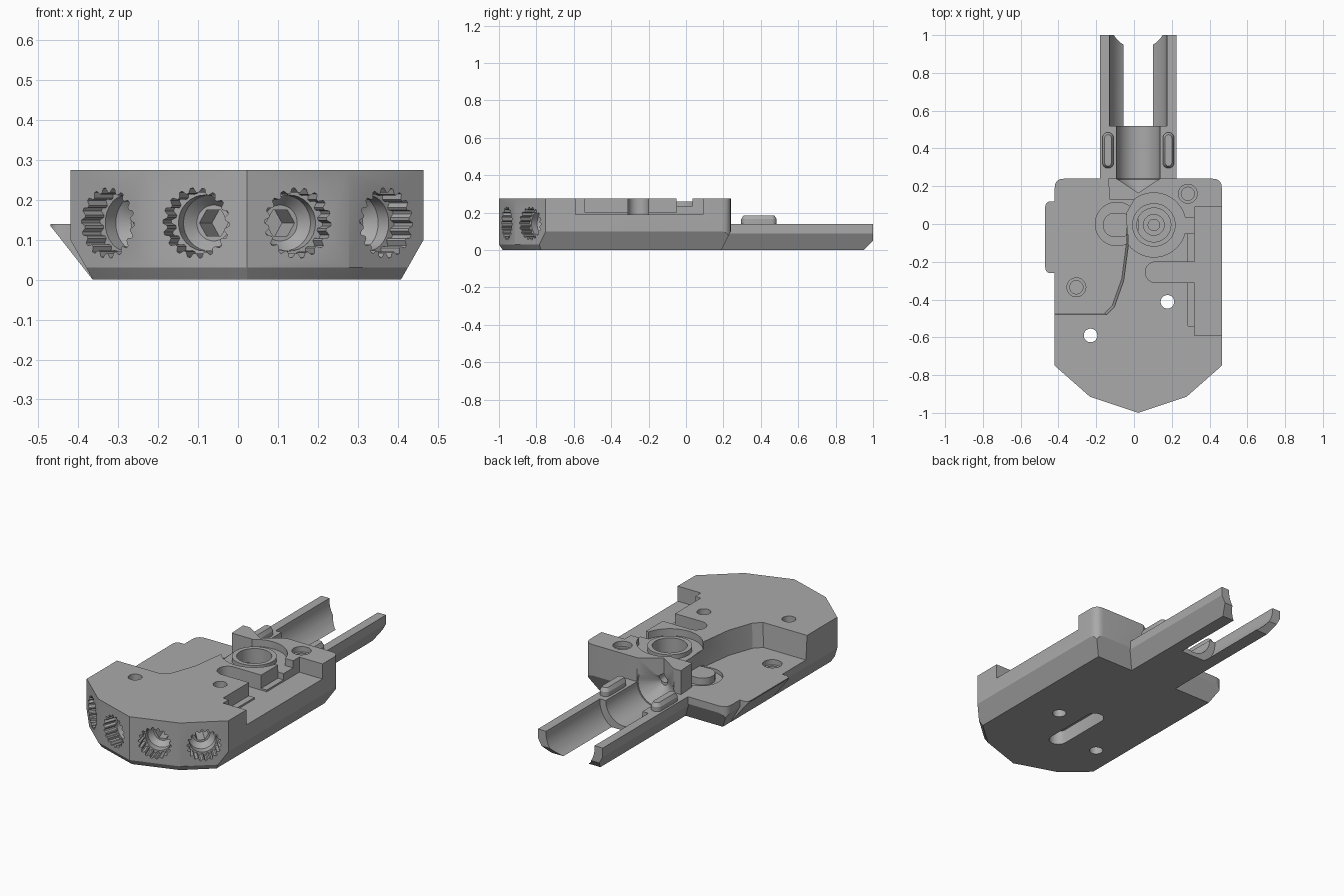
import bpy, bmesh, math
from mathutils import Vector

if "Cube" in bpy.data.objects:
    bpy.data.objects.remove(bpy.data.objects["Cube"], do_unlink=True)

MID = 0.0225   # symmetry axis of the shell
TOP = 0.275    # upper deck height
LOW = 0.14     # lower deck height

grey = bpy.data.materials.new("mid grey plastic")
grey.use_nodes = True
grey.diffuse_color = (0.4, 0.4, 0.4, 1)
grey.node_tree.nodes["Principled BSDF"].inputs["Base Color"].default_value = (0.4, 0.4, 0.4, 1)


def rounded(points, radius, steps=5):
    """Outline with its corners rounded off."""
    out, n = [], len(points)
    for i, p in enumerate(points):
        p, a, b = Vector(p), Vector(points[i - 1]), Vector(points[(i + 1) % n])
        start, end = p + (a - p).normalized() * radius, p + (b - p).normalized() * radius
        for k in range(steps + 1):
            t = k / steps
            out.append(tuple(start * (1 - t) ** 2 + p * 2 * t * (1 - t) + end * t * t))
    return out


def rect(x0, x1, y0, y1):
    return [(x0, y0), (x1, y0), (x1, y1), (x0, y1)]


def circle(r, n=32, x=0, y=0):
    return [(x + r * math.cos(math.tau * i / n), y + r * math.sin(math.tau * i / n)) for i in range(n)]


def stadium(x, y, r, half):
    """Pill outline, long in y (half > 0) or in x (half < 0)."""
    pts = []
    for i in range(24):
        a = math.tau * (i + 0.5) / 24
        c, s = math.cos(a), math.sin(a)
        dx = math.copysign(max(-half, 0), c)
        dy = math.copysign(max(half, 0), s)
        pts.append((x + r * c + dx, y + r * s + dy))
    return pts


def loft(name, layers, planes=()):
    """Solid through (outline, z) layers, trimmed by (point, normal) planes."""
    bm = bmesh.new()
    rings = [[bm.verts.new((x, y, z)) for x, y in outline] for outline, z in layers]
    bm.faces.new(rings[0])
    bm.faces.new(rings[-1])
    n = len(rings[0])
    for lo, hi in zip(rings, rings[1:]):
        for i in range(n):
            bm.faces.new((lo[i], lo[(i + 1) % n], hi[(i + 1) % n], hi[i]))
    for co, no in planes:
        cut = bmesh.ops.bisect_plane(bm, geom=bm.verts[:] + bm.edges[:] + bm.faces[:],
                                     plane_co=co, plane_no=no, clear_outer=True)
        edges = [g for g in cut["geom_cut"] if isinstance(g, bmesh.types.BMEdge)]
        bmesh.ops.contextual_create(bm, geom=edges)
    bmesh.ops.recalc_face_normals(bm, faces=bm.faces[:])
    mesh = bpy.data.meshes.new(name)
    bm.to_mesh(mesh)
    bm.free()
    mesh.materials.append(grey)
    ob = bpy.data.objects.new(name, mesh)
    bpy.context.collection.objects.link(ob)
    return ob


def prism(outline, z0, z1, name="cutter", planes=()):
    return loft(name, [(outline, z0), (outline, z1)], planes)


def aim(ob, origin, direction):
    ob.location = origin
    ob.rotation_euler = Vector(direction).to_track_quat('Z', 'Y').to_euler()
    return ob


def combine(target, tool, operation="DIFFERENCE"):
    mod = target.modifiers.new("shape", "BOOLEAN")
    mod.operation, mod.object, mod.solver = operation, tool, "EXACT"
    bpy.context.view_layer.update()
    result = bpy.data.meshes.new_from_object(target.evaluated_get(bpy.context.evaluated_depsgraph_get()))
    target.modifiers.clear()
    target.data = result
    bpy.data.objects.remove(tool, do_unlink=True)


# Main shell: faceted nose, rounded rear corners, chamfered underside
half = [(0.0, -1.0), (0.255, -0.915), (0.4425, -0.75)]
nose = [(MID - x, y) for x, y in reversed(half)] + [(MID + x, y) for x, y in half[1:]]
rear = rounded([(-0.42, 0), (0.465, 0), (0.465, 0.24), (-0.42, 0.24)], 0.05)[12:]
side_planes = [((-0.42, 0, 0.1), (-0.1, 0, -0.057)), ((0.465, 0, 0.1), (0.1, 0, -0.057)),
               ((0, 0.24, 0.1), (0, 0.1, -0.05))]
nose_planes = []
for (ax, ay), (bx, by) in zip(half, half[1:]):
    for s in (-1, 1):
        n = Vector((s * (ay - by) * -1, -(bx - ax), 0)).normalized()
        nose_planes.append(((MID + s * ax, ay, 0.03), (n.x, n.y, -0.65)))
body = prism(nose + rear, 0, TOP, "main_body", side_planes + nose_planes)

# Lower deck on one side, with a drafted curved wall
deck = [(-0.7, -0.47), (-0.155, -0.47), (-0.115, -0.43), (-0.065, -0.29), (-0.04, -0.1),
        (-0.04, 0.06), (0.0, 0.13), (-0.13, 0.13), (-0.145, 0.4), (-0.7, 0.4)]
upper = [(x + 0.02, y - 0.02) if y < 0 else (x, y) for x, y in deck]
combine(body, loft("cutter", [(deck, LOW), (upper, 0.4)]))

# Side wing and rear neck
wing = rounded(rect(-0.47, -0.3, -0.26, 0.12), 0.03)
combine(body, prism(wing, 0, LOW, "wing", [((-0.47, 0, 0.135), (-0.14, 0, -0.11))]), "UNION")
neck = prism(rect(-0.18, 0.225, 0.1, 1), 0, LOW, "neck",
             [((-0.18, 0, 0.09), (-0.1, 0, -0.055)), ((0.225, 0, 0.09), (0.1, 0, -0.055)),
              ((0, 1, 0.05), (0, 1, -1))])
combine(body, neck, "UNION")

# Neck channel: round trough, wider split rails, funnel at the mouth
combine(body, aim(prism(circle(0.152, 48), 0, 0.7), (MID, 0.52, 0.13), (0, 1, 0)))
combine(body, aim(prism(circle(0.115, 48), 0, 0.4), (MID, 0.235, LOW), (0, 1, 0)))
combine(body, aim(loft("cutter", [(circle(0.02), 0), (circle(0.118), 0.08)]), (MID, 0.16, LOW), (0, 1, 0)))
combine(body, prism([(MID, 0.165), (MID + 0.13, 0.25), (MID - 0.13, 0.25)], LOW, 0.4))
combine(body, aim(prism(circle(0.025, 20), 0, 0.2), (MID, 0.02, 0.16), (0, 1, 0)))

# Side ledge, narrow grooves and finger slot
combine(body, prism(rect(0.32, 0.7, -0.59, 0.09), 0.19, 0.4))
combine(body, prism(rect(0.285, 0.34, -0.54, -0.05), 0.2, 0.4))
combine(body, prism(stadium(0.24, -0.255, 0.055, -0.125), 0.19, 0.4))
combine(body, prism(rect(0.2, 0.35, -0.05, 0.035), 0.235, 0.4))

# Round hub recess with stepped bore
for r, z in ((0.17, 0.235), (0.09, 0.13), (0.055, 0.1), (0.03, 0.06)):
    combine(body, prism(circle(r, 48, 0.105, -0.005), z, 0.4))

# Oval seat on the lower deck
combine(body, prism(circle(0.115, 48, -0.09, 0), 0.12, 0.15))
combine(body, prism(stadium(-0.085, -0.005, 0.065, -0.015), 0.06, 0.16))

# Screw seats, through holes and underside slot
for x, y, z in ((-0.305, -0.335, LOW), (0.285, 0.16, TOP)):
    combine(body, prism(circle(0.05, 28, x, y), z - 0.03, z + 0.1))
    combine(body, prism(circle(0.035, 28, x, y), z - 0.07, z))
for x, y in ((-0.23, -0.59), (0.177, -0.412)):
    combine(body, prism(circle(0.036, 28, x, y), -0.1, 0.4))
combine(body, prism(stadium(0, -0.48, 0.05, 0.15), -0.1, 0.08))

# Four notched sockets square to the nose facets
teeth = [(x * k, y * k) for i, (x, y) in enumerate(circle(0.088, 72)) for k in [1 if i % 4 < 2 else 0.87]]
for (ax, ay), (bx, by) in zip(half, half[1:]):
    for s in (-1, 1):
        inward = Vector((s * (ay - by), bx - ax, 0)).normalized()
        centre = Vector((MID + s * (ax + bx) / 2, (ay + by) / 2, 0.142))
        parts = [prism(teeth, -0.05, 0.07),
                 loft("cutter", [(circle(0.07), 0.05), (circle(0.07), 0.11), (circle(0.045), 0.14)]),
                 prism(circle(0.038, 6), 0.1, 0.24)]
        for part in parts:
            combine(body, aim(part, centre, inward))

# Raised rim around the hub bore
rim = prism(circle(0.115, 48, 0.105, -0.005), 0.22, 0.26, "hub_rim")
combine(rim, prism(circle(0.09, 48, 0.105, -0.005), 0.1, 0.4))

# Raised pads on the neck
shapes = [body, rim]
for side, x in (("right", MID - 0.16), ("left", MID + 0.16)):
    shapes.append(loft(side + "_neck_pad", [(stadium(x, 0.39, 0.03, 0.065), LOW - 0.02),
                                            (stadium(x, 0.39, 0.03, 0.065), 0.165),
                                            (stadium(x, 0.39, 0.018, 0.065), 0.185)]))

# Smooth the round walls and keep the hard edges
for ob in shapes:
    bpy.ops.object.select_all(action='DESELECT')
    ob.select_set(True)
    bpy.context.view_layer.objects.active = ob
    bpy.ops.object.shade_smooth_by_angle(angle=math.radians(25))
